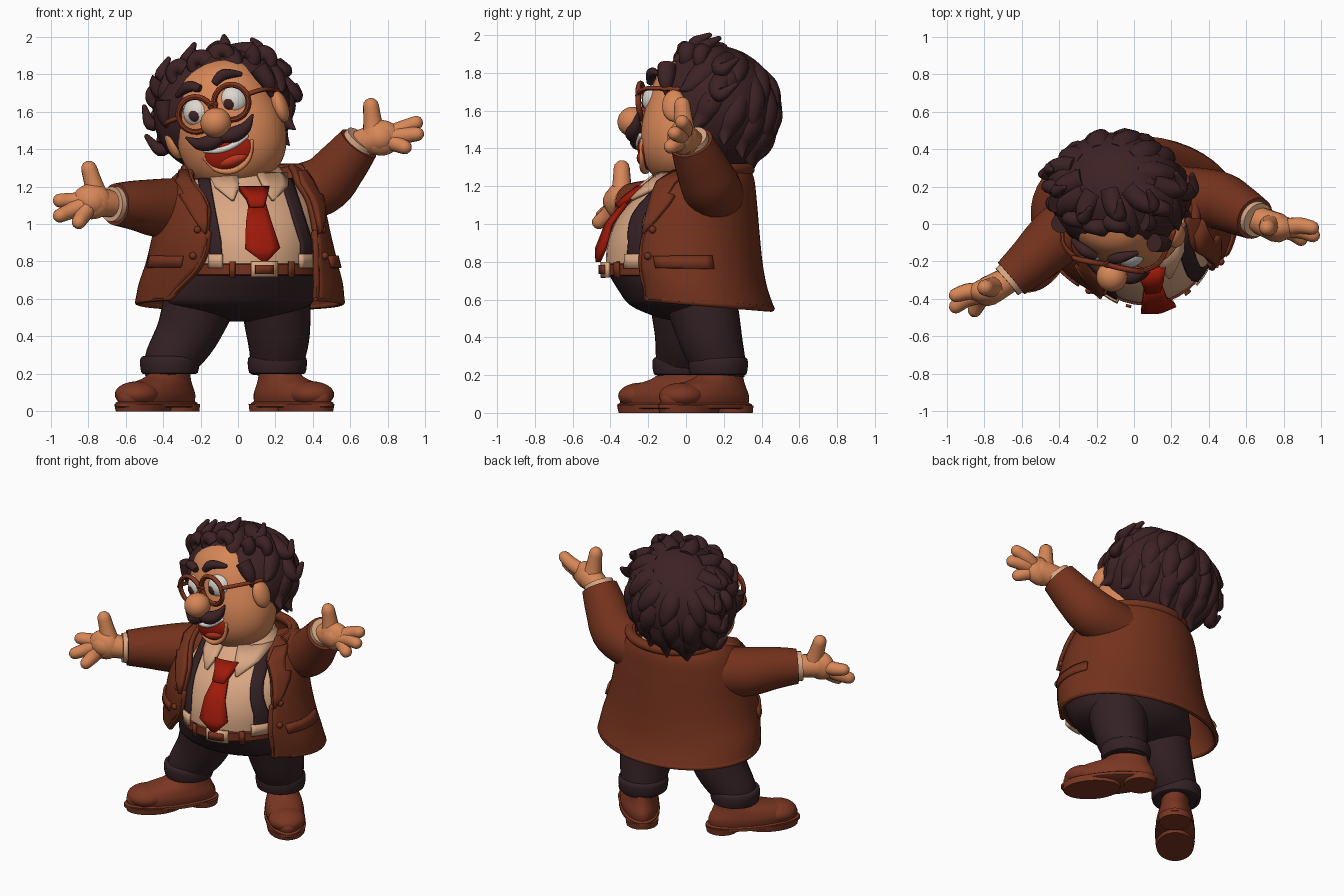
import bpy, bmesh, random
from math import sin, cos, pi, radians, sqrt
from mathutils import Matrix, Vector

random.seed(4)
if "Cube" in bpy.data.objects:
    bpy.data.objects.remove(bpy.data.objects["Cube"])


def material(name, *rgb):
    m = bpy.data.materials.new(name)
    m.use_nodes = True
    m.diffuse_color = (*rgb, 1)
    m.node_tree.nodes["Principled BSDF"].inputs["Base Color"].default_value = (*rgb, 1)
    return m


SKIN = material("skin", .68, .24, .095)
COAT = material("rust cloth", .175, .032, .012)
LEATHER = material("brown leather", .195, .037, .016)
HAIR = material("dark hair", .047, .016, .018)
TROUSER = material("dark trouser cloth", .034, .015, .018)
SHIRT = material("cream cloth", .70, .39, .23)
TIE = material("red silk", .34, .010, .003)
WHITE = material("white", .72, .68, .62)
FRAME = material("red brown frame", .22, .036, .013)
MOUTH = material("mouth red", .50, .035, .012)
I = Matrix.Identity(4)


def finish(name, bm, mat, M=I):
    bmesh.ops.recalc_face_normals(bm, faces=bm.faces)
    me = bpy.data.meshes.new(name)
    bm.to_mesh(me)
    bm.free()
    me.materials.append(mat)
    me.shade_smooth()
    me.set_sharp_from_angle(angle=radians(45))
    ob = bpy.data.objects.new(name, me)
    ob.matrix_world = M
    bpy.context.collection.objects.link(ob)
    return ob


def spline(rows, n):
    """Smooth curve through rows of numbers."""
    rows = [Vector(r) for r in rows]
    out = []
    for i in range(len(rows) - 1):
        a, b, c, d = rows[max(i - 1, 0)], rows[i], rows[i + 1], rows[min(i + 2, len(rows) - 1)]
        for k in range(n):
            t = k / n
            out.append(b + (c - a) * (t / 2) + (a * 2 - b * 5 + c * 4 - d) * (t * t / 2)
                       + (b * 3 - a - c * 3 + d) * (t ** 3 / 2))
    return out + [rows[-1]]


def at(rows, z):
    """Row at a height, from rows sorted by height."""
    for a, b in zip(rows, rows[1:]):
        if a[0] <= z <= b[0]:
            return a.lerp(b, (z - a[0]) / (b[0] - a[0]))
    return rows[0] if z < rows[0][0] else rows[-1]


def grid(name, points, mat, thick=0, closed=False, M=I):
    """Surface through rows of points: capped when closed, thickened when open."""
    bm = bmesh.new()
    vs = [[bm.verts.new(p) for p in row] for row in points]
    n = len(vs[0])
    for a, b in zip(vs, vs[1:]):
        for j in range(n if closed else n - 1):
            k = (j + 1) % n
            bm.faces.new((a[j], a[k], b[k], b[j]))
    if closed:
        bm.faces.new(vs[0])
        bm.faces.new(vs[-1])
    ob = finish(name, bm, mat, M)
    if thick:
        s = ob.modifiers.new("thickness", "SOLIDIFY")
        s.thickness, s.offset = thick, 0


def loft(name, rows, mat, M=I, n=40, steps=5):
    """Stack of ellipses: height, centre x, centre y, radius x, radius y."""
    grid(name, [[(cx + rx * sin(2 * pi * j / n), cy - ry * cos(2 * pi * j / n), z)
                 for j in range(n)] for z, cx, cy, rx, ry in spline(rows, steps)], mat, closed=True, M=M)


def tube(name, rows, mat, M=I, n=14, steps=5, round_end=True):
    """Round tube along rows of x, y, z, radius."""
    pts = spline(rows, steps)
    if round_end:
        tip, d = pts[-1], (pts[-1] - pts[-2]).to_3d().normalized()
        for a in (30, 60, 85):
            p = tip.to_3d() + d * tip[3] * sin(radians(a))
            pts.append(Vector((*p, tip[3] * cos(radians(a)))))
    rings, side = [], None
    for i, p in enumerate(pts):
        t = (pts[min(i + 1, len(pts) - 1)] - pts[max(i - 1, 0)]).to_3d().normalized()
        side = t.orthogonal() if side is None else side - t * side.dot(t)
        side.normalize()
        up = t.cross(side)
        rings.append([p.to_3d() + (side * cos(2 * pi * j / n) + up * sin(2 * pi * j / n)) * p[3]
                      for j in range(n)])
    grid(name, rings, mat, closed=True, M=M)


def ball(name, loc, radii, mat, M=I):
    bm = bmesh.new()
    bmesh.ops.create_uvsphere(bm, u_segments=32, v_segments=18, radius=1)
    finish(name, bm, mat, M @ Matrix.Translation(loc) @ Matrix.Diagonal((*radii, 1)))


def circle(c, r, tr, turn=2 * pi, n=24, start=0):
    return [(c[0] + r * cos(start + turn * k / n), c[1], c[2] + r * sin(start + turn * k / n), tr)
            for k in range(n + 1)]


# Trousers, legs, cuffs and shoes
loft("trouser_seat", [(.48, .01, .05, .06, .08), (.51, .01, .03, .23, .19), (.57, 0, .0, .385, .295),
                      (.66, .03, -.01, .40, .355), (.76, .06, -.02, .375, .405)], TROUSER)
for side, legs, foot, turn in (
        ("left", [(.2, .08, .6, .19), (.215, .13, .4, .168), (.21, .17, .27, .145), (.21, .17, .2, .14)],
         (.29, .1, 0), 40),
        ("right", [(-.2, 0, .6, .195), (-.27, 0, .42, .168), (-.36, -.02, .27, .14), (-.365, -.02, .2, .13)],
         (-.435, -.115, 0), -40)):
    tube(side + "_leg", legs, TROUSER, n=24, round_end=False)
    x, y = legs[-1][:2]
    loft(side + "_trouser_cuff", [(.20, x, y, .13, .13), (.205, x, y, .15, .15), (.25, x, y, .158, .158),
                                  (.285, x, y, .155, .155), (.295, x, y, .14, .14)], TROUSER, steps=2)
    S = Matrix.Translation(foot) @ Matrix.Rotation(radians(turn), 4, "Z")
    loft(side + "_heel", [(0, 0, .2, .1, .1), (.04, 0, .2, .105, .105)], LEATHER, S, steps=1)
    loft(side + "_fore_sole", [(0, 0, -.11, .118, .18), (.04, 0, -.11, .125, .19)], LEATHER, S, steps=1)
    loft(side + "_sole", [(.02, 0, 0, .115, .295), (.026, 0, 0, .127, .307), (.045, 0, 0, .127, .307),
                          (.052, 0, 0, .118, .29)], LEATHER, S, steps=1)
    loft(side + "_shoe", [(.04, 0, 0, .115, .285), (.09, 0, 0, .122, .287), (.14, 0, .025, .11, .24),
                          (.18, 0, .09, .092, .16), (.235, 0, .13, .085, .105)], LEATHER, S)
    ball(side + "_toe_cap", (0, -.16, .09), (.117, .125, .07), LEATHER, S)
    for k in range(3):
        y, z = -.04 + .04 * k, .165 + .018 * k
        tube(side + "_lace", [(-.06, y, z - .01, .006), (0, y - .01, z + .012, .006), (.06, y, z - .01, .006)],
             TROUSER, S, n=6)

# Shirt, belt, braces and tie
shirt_rows = [(.74, .06, -.02, .37, .405), (.9, .06, -.02, .38, .395), (1.05, .05, -.01, .37, .34),
              (1.17, .04, .03, .31, .27), (1.26, .02, .05, .24, .2), (1.32, .01, .06, .2, .17)]
loft("shirt", shirt_rows, SHIRT)
shirt = spline(shirt_rows, 6)


def on_shirt(x, z, off):
    _, cx, cy, rx, ry = at(shirt, z)
    return (x, cy - ry * sqrt(max(0, 1 - ((x - cx) / rx) ** 2)) - off, z)


def ribbon(name, rows, mat, thick=.015):
    """Strip lying on the shirt: x, height, half width, lift."""
    grid(name, [[on_shirt(x + w * k, z, off) for k in (-1, -.5, 0, .5, 1)] for x, z, w, off in rows], mat, thick)


loft("belt", [(.725, .06, -.02, .375, .405), (.73, .06, -.02, .387, .415), (.785, .06, -.02, .387, .415),
              (.79, .06, -.02, .375, .405)], COAT, steps=1)
for name, w, h, mat, off in (("buckle", .07, .042, SHIRT, .02), ("buckle_centre", .048, .024, COAT, .03)):
    ribbon(name, [(.14, .758 - h, w, off), (.14, .758 + h, w, off)], mat, .018)
for x, top in ((-.12, -.18), (.365, .26)):
    ribbon("brace", [(x + (top - x) * max(0, z - .9) * 3, z, .03, .01)
                     for z in (.8, .85, .9, .95, 1, 1.05, 1.1, 1.15, 1.2, 1.24)], TROUSER)
    ribbon("brace_clip", [(x, .765, .035, .025), (x, .84, .035, .02)], SHIRT, .02)
    ribbon("belt_loop", [(x + (.14 - x) * .35, .715, .014, .025), (x + (.14 - x) * .35, .8, .014, .025)], COAT)
ribbon("tie_blade", [(.10, 1.12, .042, .03), (.11, 1.0, .068, .04), (.13, .87, .092, .05),
                     (.14, .80, .012, .05)], TIE, .025)
ribbon("tie_knot", [(.085, 1.19, .08, .03), (.10, 1.14, .055, .045), (.10, 1.09, .038, .045)], TIE, .035)
for s in (-1, 1):
    ribbon("collar_flap", [(.05 + s * .13, 1.27, .08, .01), (.07 + s * .13, 1.2, .065, .03),
                           (.08 + s * .11, 1.13, .008, .035)], SHIRT, .02)

# Open coat: height, centre, radii, and the angles of its right and left front edges
coat = spline([(.58, .01, .06, .545, .395, -43, 48), (.68, .015, .03, .53, .385, -34, 50),
               (.8, .02, 0, .495, .39, -25, 53), (.95, .02, -.01, .46, .385, -23, 58),
               (1.12, .02, .015, .42, .345, -25, 57), (1.24, .02, .06, .36, .285, -45, 52),
               (1.31, .03, .09, .26, .22, -70, 70)], 5)


def on_coat(t, z, off=0):
    r = at(coat, z)
    a = radians(t)
    return Vector((r[1] + (r[3] + off) * sin(a), r[2] - (r[4] + off) * cos(a), z + max(0, .8 - z) * .15 * cos(a)))


def edge(z, s):
    return at(coat, z)[5 if s < 0 else 6]


grid("coat", [[on_coat(r[6] + (360 + r[5] - r[6]) * j / 56, r[0]) for j in range(57)] for r in coat], COAT, .03)
tube("coat_collar", [(*on_coat(78 + 20.4 * j, 1.29, .01), .032) for j in range(11)], COAT, steps=3)
for s in (-1, 1):
    grid("lapel", [[on_coat(edge(z, s) + s * w * k / 4, z, .03) for k in range(5)]
                   for z, w in ((.95, 1), (1.02, 9), (1.1, 17), (1.15, 21), (1.16, 15), (1.22, 19), (1.28, 22))],
         COAT, .025)
    tube("coat_edge", [(*on_coat(edge(z, s), z), .018) for z in (.585, .65, .75, .85, .95)], COAT, n=8)
    a, b = (-74, -38) if s < 0 else (66, 110)
    grid("pocket_flap", [[on_coat(a + (b - a) * k / 8, z, .02) for k in range(9)] for z in (.765, .83)], COAT, .02)
    for z in (.83, .97):
        ball("coat_button", on_coat(edge(z, s) + s * 7, z, .018), (.02, .02, .02), COAT)
tube("coat_hem", [(*on_coat(48 + 269 * j / 16, .585), .018) for j in range(17)], COAT, n=8, steps=2)

# Sleeves, shirt cuffs and hands
for side, arm, palm, tips, thumb in (
        ("left", [(.24, .16, 1.15, .15), (.44, .13, 1.2, .155), (.55, .08, 1.31, .138), (.645, .03, 1.43, .115)],
         (.765, -.02, 1.46), [(.95, -.02, 1.54), (.955, -.06, 1.48), (.89, -.08, 1.41)], (.71, -.02, 1.63)),
        ("right", [(-.2, .1, 1.1, .15), (-.40, -.06, 1.085, .158), (-.55, -.2, 1.1, .133), (-.655, -.29, 1.105, .112)],
         (-.78, -.36, 1.12), [(-.95, -.38, 1.125), (-.95, -.44, 1.045), (-.85, -.46, 1.01)], (-.795, -.34, 1.295))):
    tube(side + "_sleeve", arm, COAT, n=24, round_end=False)
    w, q = Vector(arm[-1][:3]), Vector(palm)
    d = (w - Vector(arm[-2][:3])).normalized()
    tube(side + "_shirt_cuff", [(*(w - d * .03), .098), (*(w + d * .03), .094)], SHIRT, n=24, round_end=False)
    tube(side + "_wrist", [(*w, .07), (*w.lerp(q, .5), .076), (*q, .08)], SKIN)
    ball(side + "_palm", q, (.105, .068, .095), SKIN)
    for tip in tips:
        p = Vector(tip)
        mid = q.lerp(p, .62) + Vector((0, .012, 0))
        tube(side + "_finger", [(*q.lerp(p, .2), .048), (*mid, .044), (*p, .038)], SKIN)
    p, base = Vector(thumb), q.lerp(w, .3)
    tube(side + "_thumb", [(*base, .066), (*base.lerp(p, .55), .05), (*p, .043)], SKIN)

# Head, tilted and turned
H = Matrix.Translation((-.055, 0, 1.525)) @ Matrix.Rotation(radians(-19), 4, "Y") @ Matrix.Rotation(radians(-11), 4, "Z")
loft("neck", [(1.1, 0, .07, .19, .16), (1.36, -.02, .07, .2, .17)], SKIN)
loft("head", [(-.335, 0, 0, .02, .02), (-.32, 0, 0, .13, .11), (-.27, 0, 0, .215, .18), (-.18, 0, .0, .272, .228),
              (-.06, 0, .01, .295, .25), (.08, 0, .02, .28, .235), (.2, 0, .03, .25, .21),
              (.31, 0, .05, .18, .16), (.37, 0, .06, .04, .04)], SKIN, H)
ball("nose", (0, -.285, .035), (.083, .083, .08), SKIN, H)
ball("mouth", (0, -.208, -.14), (.138, .046, .088), TIE, H)
ball("tongue", (.01, -.218, -.182), (.085, .043, .036), MOUTH, H)
tube("upper_teeth", [(-.12, -.222, -.085, .013), (-.06, -.245, -.106, .015), (0, -.25, -.113, .016),
                     (.06, -.245, -.106, .015), (.12, -.222, -.085, .013)], WHITE, H)
tube("lower_lip", [(-.138, -.212, -.12, .01), (-.09, -.222, -.205, .013), (0, -.23, -.238, .016),
                   (.09, -.222, -.205, .013), (.138, -.212, -.12, .01)], SKIN, H)
for s in (-1, 1):
    ball("ear", (s * .305, -.005, .005), (.042, .064, .088), SKIN, H)
    ball("eye", (s * .1, -.135, .115), (.082, .08, .085), WHITE, H)
    ball("iris", (s * .1 - .014, -.203, .108), (.031, .014, .033), FRAME, H)
    ball("pupil", (s * .1 - .014, -.209, .108), (.026, .012, .028), HAIR, H)
    tube("glasses_rim", circle((s * .103, -.22, .112), .094, .0155), FRAME, H, n=8, steps=1, round_end=False)
    tube("glasses_temple", [(s * .195, -.218, .125, .013), (s * .28, -.15, .12, .013), (s * .315, .02, .09, .013)],
         FRAME, H, n=8)
    tube("eyebrow", [(s * .04, -.185, .235, .02), (s * .1, -.165, .265, .03), (s * .18, -.125, .24, .014)], HAIR, H)
    tube("moustache", [(0, -.265, -.045, .034), (s * .07, -.272, -.055, .042), (s * .135, -.245, -.04, .032),
                       (s * .19, -.225, .01, .007)], HAIR, H)
tube("glasses_bridge", [(-.02, -.222, .13, .013), (0, -.227, .14, .013), (.02, -.222, .13, .013)], FRAME, H, n=8)

# Hair: a smooth cap leaning back, pointed locks below and curls at the hairline
CAP, SIZE = Vector((-.03, .155, .085)), Vector((.375, .33, .335))
LEAN = Matrix.Rotation(radians(-25), 4, "X")
ball("hair_cap", (0, 0, 0), SIZE, HAIR, H @ Matrix.Translation(CAP) @ LEAN)


def on_hair(az, el, k):
    a, e = radians(az), radians(el)
    return CAP + LEAN @ (SIZE * k * Vector((sin(a) * cos(e), -cos(a) * cos(e), sin(e))))


for el, count, lift in ((36, 10, .99), (10, 14, 1.04), (-16, 16, 1.15)):
    for i in range(count):
        az = -180 + 360 * (i + el % 3 / 3) / count
        front = min(abs(az), 360 - abs(az))
        if (front < 80 and el < 30) or (front < 105 and el < 8) or front < 25:
            continue
        j = random.uniform(-6, 6)
        tube("hair_lock", [(*on_hair(az, el + 26, .84), .06), (*on_hair(az + j, el + 6, .86), .074),
                           (*on_hair(az + 2 * j, el - 12, .94), .048), (*on_hair(az + 3 * j, el - 19, lift), .006)],
             HAIR, H, n=12, steps=5)
# Rolled curls over the forehead, hooks at the sides and on top
for k in range(7):
    az = -72 + 24 * k
    c = on_hair(az, 31 - .0012 * az * az + random.uniform(-3, 5), .96)
    s = 1 if az > 0 else -1
    path = circle(c, .042, .03, -s * 4.6, 9, random.uniform(0, 3))
    tube("front_curl", [(x, y - .002 * i, z, .05 - .0036 * i) for i, (x, y, z, _) in enumerate(path)],
         HAIR, H, n=10, steps=2)
for az, el in ((-60, 52), (-15, 50), (25, 55), (62, 48), (-92, 42), (-96, 20), (-104, -2), (96, 30), (104, 8)):
    tube("hook_curl", [(*on_hair(az, el + 14, .88), .06), (*on_hair(az, el - 2, .97), .055),
                       (*on_hair(az + 5, el - 9, 1.09), .036), (*on_hair(az + 12, el + 3, 1.17), .014)], HAIR, H)
for s in (-1, 1):
    tube("sideburn", [(s * .27, -.05, .24, .05), (s * .295, -.05, .15, .042), (s * .29, -.05, .08, .012)], HAIR, H)
